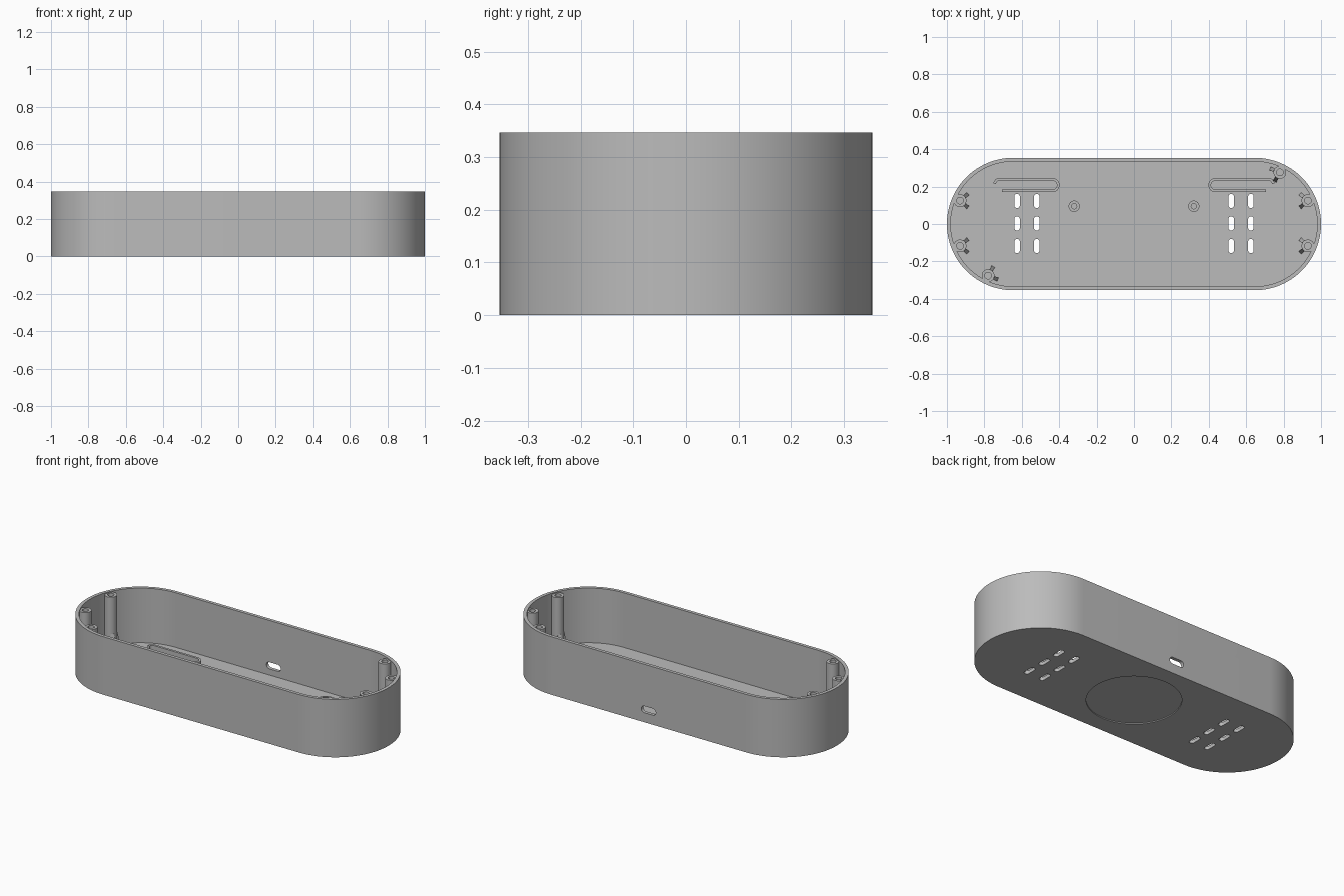
import bpy, bmesh
from math import sin, cos, pi, radians
from mathutils import Matrix, Vector

default = bpy.data.objects.get("Cube")
if default:
    bpy.data.objects.remove(default, do_unlink=True)

HEIGHT, FLOOR, WALL = 0.347, 0.02, 0.02
RADIUS, STRAIGHT = 0.354, 0.646

grey = bpy.data.materials.new("plain grey")
grey.use_nodes = True
grey.diffuse_color = (0.5, 0.5, 0.5, 1)
grey.node_tree.nodes["Principled BSDF"].inputs["Base Color"].default_value = (0.5, 0.5, 0.5, 1)


def arc(cx, cy, r, start, end, steps):
    """Points along an arc, angles in degrees."""
    angles = [radians(start + (end - start) * i / steps) for i in range(steps + 1)]
    return [(cx + r * cos(a), cy + r * sin(a)) for a in angles]


def stadium(half, r, steps=12):
    """Rounded bar outline lying along the first axis."""
    return arc(half, 0, r, -90, 90, steps) + arc(-half, 0, r, 90, 270, steps)


def circle(r, steps=32):
    return arc(0, 0, r, 0, 360, steps)[:-1]


def prism(name, outline, depth, matrix):
    """Closed solid from an outline extruded upwards, then placed."""
    bm = bmesh.new()
    face = bm.faces.new([bm.verts.new((x, y, 0)) for x, y in outline])
    top = bmesh.ops.extrude_face_region(bm, geom=[face])["geom"]
    moved = [v for v in top if isinstance(v, bmesh.types.BMVert)]
    bmesh.ops.translate(bm, verts=moved, vec=(0, 0, depth))
    bmesh.ops.transform(bm, matrix=matrix, verts=bm.verts)
    bmesh.ops.recalc_face_normals(bm, faces=bm.faces)
    mesh = bpy.data.meshes.new(name)
    bm.to_mesh(mesh)
    bm.free()
    mesh.materials.append(grey)
    obj = bpy.data.objects.new(name, mesh)
    bpy.context.collection.objects.link(obj)
    return obj


def at(x, y, z):
    return Matrix.Translation((x, y, z))


def select(obj):
    bpy.ops.object.select_all(action='DESELECT')
    obj.select_set(True)
    bpy.context.view_layer.objects.active = obj


def cut(obj, outline, depth, matrix):
    """Subtract an extruded outline from a part."""
    cutter = prism("cutter", outline, depth, matrix)
    cutter.hide_render = True
    mod = obj.modifiers.new("cut", 'BOOLEAN')
    mod.operation, mod.solver, mod.object = 'DIFFERENCE', 'EXACT', cutter
    select(obj)
    bpy.ops.object.modifier_apply(modifier=mod.name)
    bpy.data.objects.remove(cutter, do_unlink=True)


def smooth(obj):
    select(obj)
    bpy.ops.object.shade_smooth_by_angle(angle=radians(30))


# Open tray
tray = prism("tray", stadium(STRAIGHT, RADIUS, 48), HEIGHT, at(0, 0, 0))
cut(tray, stadium(STRAIGHT, RADIUS - WALL, 48), HEIGHT, at(0, 0, FLOOR))

# Shallow round recess underneath
cut(tray, circle(0.255, 64), 0.016, at(0, 0, -0.01))

# Vent slots through the floor
upright = Matrix.Rotation(pi / 2, 4, 'Z')
for x in (-0.625, -0.52, 0.52, 0.625):
    for y in (-0.118, 0.003, 0.123):
        cut(tray, stadium(0.023, 0.015), 0.1, at(x, y, -0.04) @ upright)

# Cable opening in the back wall
cut(tray, stadium(0.028, 0.02), 0.1,
    at(0, RADIUS + 0.05, 0.077) @ Matrix.Rotation(pi / 2, 4, 'X'))
smooth(tray)


# Screw posts with two steep gussets each
def screw_post(side, x, y, inward):
    post = prism("screw_post_" + side, circle(0.034), 0.34 - FLOOR, at(x, y, FLOOR))
    cut(post, circle(0.018, 24), 0.3, at(x, y, 0.12))
    smooth(post)
    for turn in (-41, 41):
        spin = Matrix.Rotation(radians(inward + turn), 4, 'Z')
        stand = Matrix.Rotation(pi / 2, 4, 'X')
        wedge = [(0.028, 0), (0.056, 0), (0.034, 0.1), (0.028, 0.1)]
        prism("post_gusset_" + side, wedge, 0.02,
              at(x, y, FLOOR) @ spin @ at(0, 0.01, 0) @ stand)


for side, sign in (("left", 1), ("right", -1)):
    inward = 180 if sign > 0 else 0
    screw_post(side, sign * 0.93, 0.125, inward)
    screw_post(side, sign * 0.93, -0.117, inward)
    screw_post(side, sign * 0.78, sign * 0.276, inward + 19)

    # Low board mount
    mount = prism("board_mount_" + side, circle(0.03), 0.05, at(sign * 0.32, 0.095, FLOOR))
    cut(mount, circle(0.014, 24), 0.1, at(sign * 0.32, 0.095, 0.03))
    smooth(mount)

    # Hooked retaining rail: a thin ribbon following a rounded path
    path = [(0.707, 0.178)] + arc(0.436, 0.208, 0.031, 270, 90, 14)
    path += arc(0.72, 0.215, 0.024, 90, 0, 6)
    points = [Vector((sign * x, y)) for x, y in path]
    edges = ([], [])
    for i, p in enumerate(points):
        along = points[min(i + 1, len(points) - 1)] - points[max(i - 1, 0)]
        normal = Vector((-along.y, along.x)).normalized() * 0.007
        edges[0].append(tuple(p + normal))
        edges[1].append(tuple(p - normal))
    rail = prism("retaining_rail_" + side, edges[0] + edges[1][::-1], 0.03, at(0, 0, FLOOR))
    smooth(rail)
